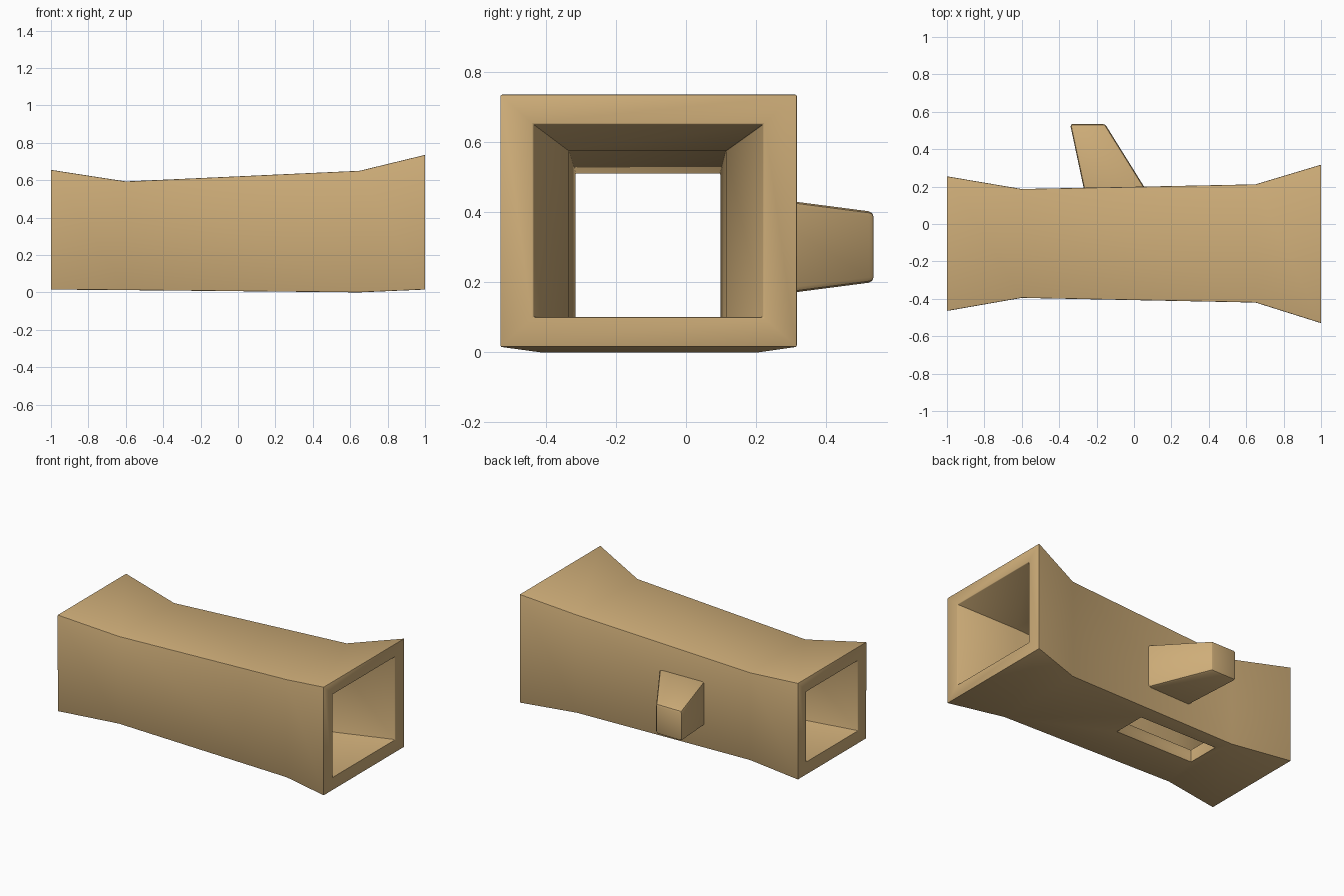
import bpy, bmesh, math

if "Cube" in bpy.data.objects:
    bpy.data.objects.remove(bpy.data.objects["Cube"])

mat = bpy.data.materials.new("tan")
mat.diffuse_color = (0.62, 0.42, 0.19, 1)
mat.use_nodes = True
mat.node_tree.nodes["Principled BSDF"].inputs["Base Color"].default_value = mat.diffuse_color


def rect_x(x, y0, y1, z0, z1):
    return [(x, y0, z0), (x, y1, z0), (x, y1, z1), (x, y0, z1)]


def rect_y(y, x0, x1, z0, z1):
    return [(x0, y, z0), (x0, y, z1), (x1, y, z1), (x1, y, z0)]


def loft(name, rings, closed=False):
    """Join four-cornered rings; closed loops back to the first ring, otherwise ends are capped."""
    bm = bmesh.new()
    loops = [[bm.verts.new(p) for p in ring] for ring in rings]
    pairs = list(zip(loops, loops[1:]))
    if closed:
        pairs.append((loops[-1], loops[0]))
    else:
        bm.faces.new(loops[0])
        bm.faces.new(loops[-1])
    for a, b in pairs:
        for i in range(4):
            j = (i + 1) % 4
            bm.faces.new((a[i], a[j], b[j], b[i]))
    bmesh.ops.recalc_face_normals(bm, faces=bm.faces)
    me = bpy.data.meshes.new(name)
    bm.to_mesh(me)
    bm.free()
    ob = bpy.data.objects.new(name, me)
    bpy.context.collection.objects.link(ob)
    me.materials.append(mat)
    return ob


def finish(ob, width):
    """Round the edges and smooth the shading."""
    bev = ob.modifiers.new("bevel", 'BEVEL')
    bev.width = width
    bev.segments = 2
    bev.limit_method = 'ANGLE'
    bev.angle_limit = math.radians(40)
    bpy.ops.object.select_all(action='DESELECT')
    ob.select_set(True)
    bpy.context.view_layer.objects.active = ob
    for m in list(ob.modifiers):
        bpy.ops.object.modifier_apply(modifier=m.name)
    bpy.ops.object.shade_smooth_by_angle(angle=math.radians(30))


# hollow flared tube: outer skin one way, inner skin back
outer = [(-1, -0.465, 0.255, 0.015, 0.655), (-0.6, -0.395, 0.187, 0.012, 0.593),
         (0.65, -0.42, 0.212, 0.0, 0.65), (1, -0.53, 0.317, 0.015, 0.735)]
inner = [(1, -0.435, 0.22, 0.10, 0.65), (0.63, -0.335, 0.115, 0.09, 0.575),
         (-0.6, -0.315, 0.098, 0.095, 0.51), (-1, -0.375, 0.165, 0.10, 0.565)]
tube = loft("flared_tube", [rect_x(*s) for s in outer + inner], closed=True)

# slot through the underside
cutter = loft("slot_cutter", [rect_x(-0.55, -0.13, 0.09, -0.1, 0.2),
                              rect_x(0.02, -0.13, 0.09, -0.1, 0.2)])
cutter.hide_render = True
cut = tube.modifiers.new("slot", 'BOOLEAN')
cut.operation = 'DIFFERENCE'
cut.solver = 'EXACT'
cut.object = cutter
finish(tube, 0.014)
bpy.data.objects.remove(cutter)

# tapered handle on the back
handle = loft("side_handle", [rect_y(0.15, -0.26, 0.085, 0.15, 0.45),
                              rect_y(0.535, -0.342, -0.155, 0.20, 0.40)])
finish(handle, 0.015)
